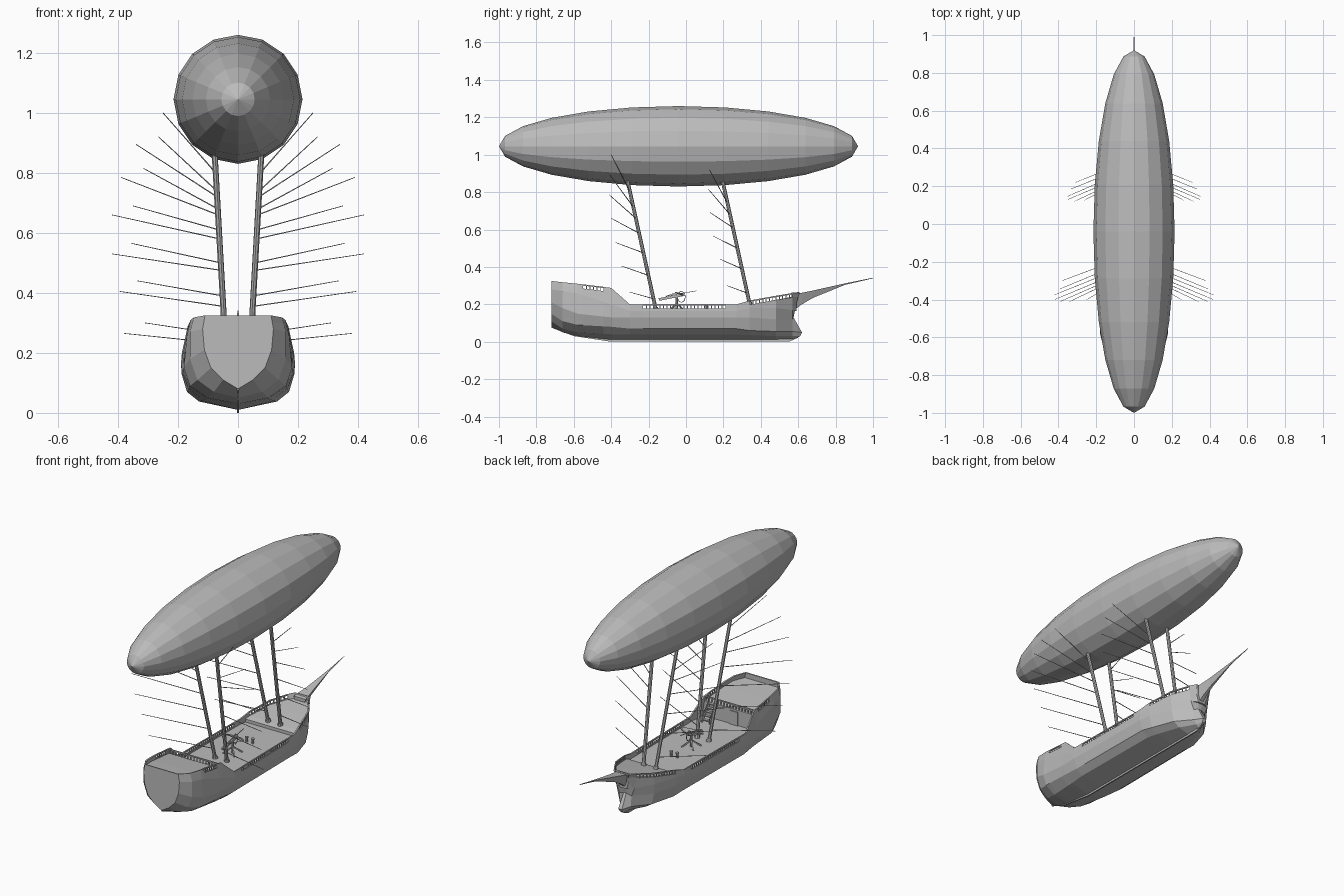
import bpy, bmesh, math
from mathutils import Vector, Matrix

if "Cube" in bpy.data.objects:
    bpy.data.objects.remove(bpy.data.objects["Cube"])

grey = bpy.data.materials.new("plain grey")
grey.diffuse_color = (0.5, 0.5, 0.5, 1)
grey.use_nodes = True
grey.node_tree.nodes["Principled BSDF"].inputs["Base Color"].default_value = grey.diffuse_color


def finish(bm, name):
    bmesh.ops.recalc_face_normals(bm, faces=bm.faces)
    me = bpy.data.meshes.new(name)
    bm.to_mesh(me)
    bm.free()
    ob = bpy.data.objects.new(name, me)
    me.materials.append(grey)
    bpy.context.collection.objects.link(ob)
    return ob


def beam(bm, p, q, r1, r2=None, n=4):
    """Tapered n-sided bar from p to q."""
    p, q = Vector(p), Vector(q)
    d = q - p
    m = Matrix.Translation((p + q) / 2) @ d.to_track_quat('Z', 'Y').to_matrix().to_4x4()
    m = m @ Matrix.Rotation(math.pi / n, 4, 'Z')
    bmesh.ops.create_cone(bm, cap_ends=True, segments=n, radius1=r1,
                          radius2=r1 if r2 is None else r2, depth=d.length, matrix=m)


def loft(bm, rings):
    """Closed skin over rings of equal length, with end caps."""
    vs = [[bm.verts.new(p) for p in r] for r in rings]
    n = len(vs[0])
    for a, b in zip(vs, vs[1:]):
        for i in range(n):
            bm.faces.new((a[i], a[(i + 1) % n], b[(i + 1) % n], b[i]))
    bm.faces.new(vs[0])
    bm.faces.new(vs[-1])


# Hull half sections from keel to top edge: y, then (x, z) pairs
SECT = [
    (-.72, [(0, .08), (.05, .11), (.09, .15), (.112, .21), (.118, .28), (.11, .325)]),
    (-.66, [(0, .05), (.08, .07), (.135, .11), (.16, .18), (.16, .27), (.147, .318)]),
    (-.58, [(0, .03), (.10, .05), (.16, .09), (.18, .15), (.17, .26), (.158, .31)]),
    (-.40, [(0, .01), (.12, .04), (.165, .08), (.185, .13), (.183, .2), (.168, .288)]),
    (-.30, [(0, .01), (.13, .038), (.17, .07), (.188, .13), (.19, .165), (.187, .2)]),
    (.27, [(0, .01), (.125, .038), (.165, .07), (.182, .13), (.183, .165), (.18, .2)]),
    (.34, [(0, .01), (.11, .035), (.155, .06), (.172, .13), (.172, .18), (.168, .22)]),
    (.48, [(0, .01), (.07, .03), (.11, .055), (.125, .12), (.13, .18), (.13, .245)]),
    (.57, [(0, .01), (.02, .03), (.035, .055), (.04, .12), (.06, .17), (.075, .26)]),
    (.60, [(0, .01), (.008, .03), (.012, .05), (.008, .13), (.02, .18), (.05, .262)]),
]
GAP = .022


def section(y):
    y = min(max(y, SECT[0][0]), SECT[-1][0])
    for (y0, a), (y1, b) in zip(SECT, SECT[1:]):
        if y <= y1:
            t = (y - y0) / (y1 - y0)
            return [(p[0] + (q[0] - p[0]) * t, p[1] + (q[1] - p[1]) * t) for p, q in zip(a, b)]


def width(y, z):
    s = section(y)
    for a, b in zip(s, s[1:]):
        if z <= b[1]:
            return a[0] + (b[0] - a[0]) * max(0, z - a[1]) / (b[1] - a[1])
    return s[-1][0]


def top(y):
    return section(y)[-1][1]


# Hull shell with open strips where the railings go
OPEN = [(-.55, -.44), (-.23, .21), (.34, .57)]
ys = [-.72, -.66, -.58, -.55, -.44, -.40, -.30, -.23, .21, .27, .34, .48, .57, .60]
stem = [-.03, .01, .02, -.025, -.015, 0, .01]
bm = bmesh.new()
rows = []
for y in ys:
    s = section(y)
    s.insert(5, (width(y, s[-1][1] - GAP), s[-1][1] - GAP))
    dy = stem if y == .60 else [0] * 7
    right = [bm.verts.new((x, y + d, z)) for (x, z), d in zip(s, dy)]
    left = [right[0]] + [bm.verts.new((-x, y + d, z)) for (x, z), d in zip(s[1:], dy[1:])]
    rows.append((right, left))
for k in range(len(ys) - 1):
    mid = (ys[k] + ys[k + 1]) / 2
    for side in (0, 1):
        a, b = rows[k][side], rows[k + 1][side]
        for i in range(6):
            if i == 5 and any(lo < mid < hi for lo, hi in OPEN):
                continue
            bm.faces.new((a[i], a[i + 1], b[i + 1], b[i]))
for r, l in (rows[0], rows[-1]):
    bm.faces.new((r[0], r[1], l[1]))
    for i in range(1, 6):
        bm.faces.new((r[i], r[i + 1], l[i + 1], l[i]))
hull = finish(bm, "hull")
mod = hull.modifiers.new("planking", 'SOLIDIFY')
mod.thickness = .008
mod.offset = -1


# Decks as closed blocks inside the hull
def deck(name, ys, zf, low):
    bm = bmesh.new()
    rings = []
    for y in ys:
        z = zf(y)
        w, wl = width(y, z) - .004, width(y, low) - .004
        rings.append([(-w, y, z), (w, y, z), (wl, y, low), (-wl, y, low)])
    loft(bm, rings)
    finish(bm, name)


MAIN = .168
deck("main_deck", [-.45, -.30, .27, .34], lambda y: MAIN, .15)
deck("poop_deck", [-.714, -.66, -.58, -.41], lambda y: top(y) - .03, .165)
deck("fore_deck", [.31, .34, .48, .57, .592], lambda y: top(y) - .025, .165)

# Side railings, and the railing across the front of the poop
bm = bmesh.new()
for lo, hi in OPEN:
    cuts = [lo] + [y for y in (.48,) if lo < y < hi] + [hi]
    for s in (-1, 1):
        def edge(y, drop):
            return (s * (width(y, top(y)) - .004), y, top(y) - drop)
        for a, b in zip(cuts, cuts[1:]):
            beam(bm, edge(a, .003), edge(b, .003), .005)
        n = round((hi - lo) / .018)
        for i in range(1, n):
            y = lo + (hi - lo) * i / n
            beam(bm, edge(y, GAP + .004), edge(y, .004), .0035)
zp = top(-.415) - .03
beam(bm, (-.165, -.415, zp + .024), (.165, -.415, zp + .024), .005)
for i in range(17):
    x = -.16 + .02 * i
    beam(bm, (x, -.415, zp - .002), (x, -.415, zp + .022), .0035)
finish(bm, "railings")

# Cabin door and a steep stair against the poop front
bm = bmesh.new()
bmesh.ops.create_cube(bm, size=1, matrix=Matrix.Translation((-.03, -.408, .208)) @ Matrix.Diagonal((.05, .008, .08, 1)))
finish(bm, "cabin_door")
bm = bmesh.new()
for i in range(5):
    h = .018 * (i + 1)
    bmesh.ops.create_cube(bm, size=1, matrix=Matrix.Translation((.105, -.345 - .014 * i, MAIN + h - .003)) @ Matrix.Diagonal((.05, .016, .006, 1)))
for x in (.08, .13):
    beam(bm, (x, -.335, MAIN), (x, -.41, zp), .005)
    beam(bm, (x, -.335, MAIN + .03), (x, -.41, zp + .024), .003)
    beam(bm, (x, -.335, MAIN), (x, -.335, MAIN + .03), .003)
finish(bm, "poop_stair")

# Keel strip
bm = bmesh.new()
prof = [(-.72, .075), (-.60, .03), (-.40, 0), (.55, 0), (.60, .022), (.56, .03), (-.40, .03), (-.60, .06), (-.71, .1)]
loft(bm, [[(x, y, z) for y, z in prof] for x in (-.004, .004)])
finish(bm, "keel")

# Bowsprit beak
bm = bmesh.new()
loft(bm, [[(-w, y, zt), (w, y, zt), (w * .3, y, zb), (-w * .3, y, zb)] for y, w, zt, zb in
          ((.58, .04, .255, .17), (.62, .034, .262, .2), (.68, .024, .274, .235), (.85, .006, .312, .304), (1, .001, .342, .339))])
finish(bm, "bowsprit")

# Gas envelope
bm = bmesh.new()
bmesh.ops.create_uvsphere(bm, u_segments=16, v_segments=12, radius=1,
                          matrix=Matrix.Translation((0, -.04, 1.045)) @ Matrix.Diagonal((.215, .96, .215, 1)) @ Matrix.Rotation(math.pi / 2, 4, 'X'))
finish(bm, "gas_envelope")


# Masts with fans of thin spars: start height, then tip x, y, z
def mast_point(y0, z):
    t = (z - .19) / .66
    return (.04 + .037 * t, y0 - .145 * t, z)


FANS = {
    "aft": (-.165, MAIN, [(.80, .25, -.40, 1.0), (.72, .34, -.41, .895), (.66, .39, -.41, .785), (.58, .42, -.40, .66),
                          (.475, .42, -.375, .53), (.355, .395, -.345, .405), (.23, .38, -.30, .265)]),
    "fore": (.343, .195, [(.74, .265, .125, .92), (.68, .315, .12, .815), (.61, .35, .13, .69),
                          (.50, .355, .145, .565), (.39, .335, .185, .44), (.26, .31, .22, .30)]),
}
for label, (y0, zb, tips) in FANS.items():
    masts, spars = bmesh.new(), bmesh.new()
    for s in (-1, 1):
        def mir(p):
            return (s * p[0], p[1], p[2])
        beam(masts, mir(mast_point(y0, zb - .005)), mir(mast_point(y0, .875)), .010, .010, 8)
        beam(masts, mir(mast_point(y0, zb - .005)), mir(mast_point(y0, zb + .016)), .016, .013, 8)
        for z, *tip in tips:
            beam(spars, mir(mast_point(y0, z)), mir(tip), .0025, .0015)
    finish(masts, label + "_masts")
    finish(spars, label + "_spars")

# Deck ballista: post, legs, stock, bow arms, string and bolt
bm = bmesh.new()
c = Vector((0, -.05, .205))
beam(bm, (0, -.05, MAIN), (0, -.05, .24), .008, .006, 8)
for i in range(4):
    a = math.pi / 4 + i * math.pi / 2
    beam(bm, c, (.055 * math.cos(a), -.05 + .055 * math.sin(a), MAIN), .005)
beam(bm, (0, -.145, .226), (0, -.01, .252), .010)
arc = [(.075 * k / 3, -.02 - .035 * (k / 3) ** 2, .25 + .012 * abs(k) / 3) for k in range(-3, 4)]
for p, q in zip(arc, arc[1:]):
    beam(bm, p, q, .005)
for p in (arc[0], arc[-1]):
    beam(bm, p, (0, -.11, .242), .0015)
beam(bm, (0, -.11, .243), (0, .055, .272), .002)
ring = [(.0, -.025 + .022 * math.cos(i * math.pi / 4), .24 + .03 * math.sin(i * math.pi / 4)) for i in range(9)]
for p, q in zip(ring, ring[1:]):
    beam(bm, p, q, .0025)
finish(bm, "ballista")

# Bollards on the main deck
bm = bmesh.new()
for s in (-1, 1):
    beam(bm, (s * .02, .11, MAIN - .002), (s * .02, .11, .19), .007, .007, 8)
    beam(bm, (s * .02, .11, .19), (s * .02, .11, .198), .010, .010, 8)
finish(bm, "bollards")
